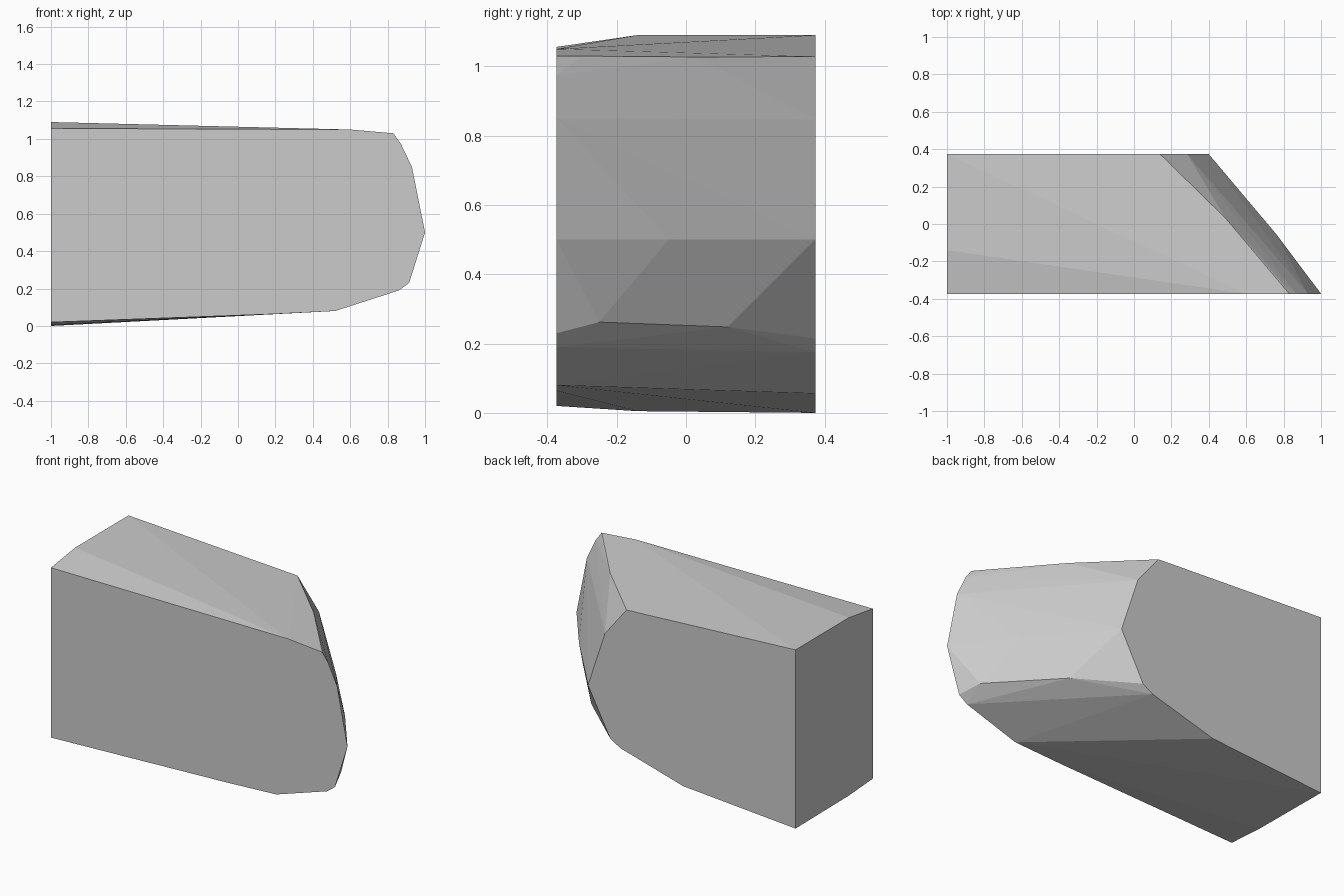
import bpy, bmesh

if "Cube" in bpy.data.objects:
    bpy.data.objects.remove(bpy.data.objects["Cube"])

D = 0.373  # half depth

# Front profile and smaller back profile as (x, z)
front = [(-1, 0.02), (0.2, 0.064), (0.52, 0.08), (0.86, 0.19), (0.915, 0.23), (1, 0.5),
         (0.93, 0.85), (0.87, 0.975), (0.83, 1.03), (0.6, 1.05), (-1, 1.056)]
back = [(-1, 0), (-0.243, 0.056), (0.183, 0.175), (0.25, 0.215), (0.4, 0.5),
        (0.285, 0.847), (0.14, 1.028), (-1, 1.09)]
# Bulge points between the two profiles
middle = [(-1, -0.14, 0.005), (-1, -0.14, 1.09), (0.757, -0.05, 0.5),
          (0.555, 0.12, 0.248), (0.87, -0.25, 0.262),
          (0.49, 0.03, 1.027), (0.785, -0.31, 1.024)]

points = [(x, -D, z) for x, z in front] + [(x, D, z) for x, z in back] + middle

# Solid faceted block wrapped around the profiles
bm = bmesh.new()
verts = [bm.verts.new(p) for p in points]
hull = bmesh.ops.convex_hull(bm, input=verts)
loose = [v for v in bm.verts if not v.link_faces]
bmesh.ops.delete(bm, geom=loose, context='VERTS')
bmesh.ops.recalc_face_normals(bm, faces=bm.faces[:])
mesh = bpy.data.meshes.new("faceted_block")
bm.to_mesh(mesh)
bm.free()

# Plain grey finish
grey = bpy.data.materials.new("plain_grey")
grey.diffuse_color = (0.6, 0.6, 0.6, 1)
grey.use_nodes = True
grey.node_tree.nodes["Principled BSDF"].inputs["Base Color"].default_value = grey.diffuse_color
mesh.materials.append(grey)

block = bpy.data.objects.new("faceted_block", mesh)
bpy.context.collection.objects.link(block)
